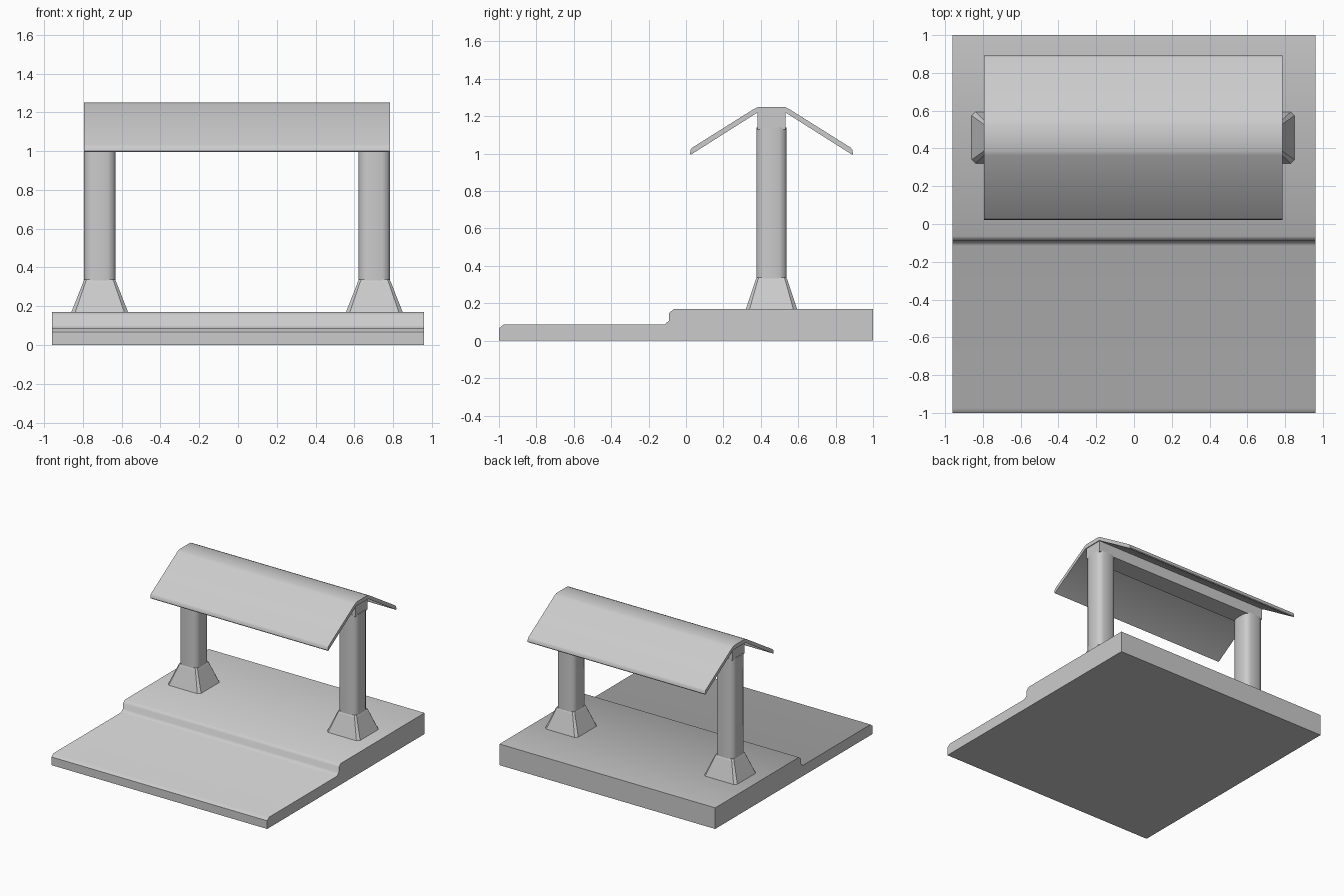
import bpy
import math

if "Cube" in bpy.data.objects:
    bpy.data.objects.remove(bpy.data.objects["Cube"])

CX, CY = -0.005, 0.457   # centre of the gate


def make_object(name, verts, faces, angle=None):
    mesh = bpy.data.meshes.new(name)
    mesh.from_pydata(verts, [], faces)
    obj = bpy.data.objects.new(name, mesh)
    bpy.context.collection.objects.link(obj)
    if angle:
        bpy.ops.object.select_all(action='DESELECT')
        obj.select_set(True)
        bpy.context.view_layer.objects.active = obj
        bpy.ops.object.shade_smooth_by_angle(angle=math.radians(angle))
    return obj


def loft(name, rings, angle=None):
    n = len(rings[0])
    verts = [p for ring in rings for p in ring]
    faces = [tuple(reversed(range(n)))]
    for r in range(len(rings) - 1):
        for i in range(n):
            j = (i + 1) % n
            faces.append((r * n + i, r * n + j, (r + 1) * n + j, (r + 1) * n + i))
    faces.append(tuple(range((len(rings) - 1) * n, len(rings) * n)))
    return make_object(name, verts, faces, angle)


def extrude_x(name, profile, x0, x1, angle=None):
    # profile is counter-clockwise in (y, z)
    return loft(name, [[(x, y, z) for y, z in profile] for x in (x0, x1)], angle)


def rounded_square(cx, hx, hy, r, z, steps):
    ring = []
    for q, (sx, sy) in enumerate([(1, 1), (-1, 1), (-1, -1), (1, -1)]):
        for k in range(steps + 1):
            a = math.pi / 2 * (q + k / steps)
            ring.append((cx + sx * (hx - r) + r * math.cos(a),
                         CY + sy * (hy - r) + r * math.sin(a), z))
    return ring


# Stepped ground slab with softened step edges
extrude_x("stepped_base", [
    (-1, 0), (1, 0), (1, 0.17), (-0.065, 0.17), (-0.09, 0.148),
    (-0.09, 0.108), (-0.115, 0.086), (-0.975, 0.086), (-1, 0.066)],
    -0.96, 0.96, 50)

# Posts on flared footings
for side, s in (("left", -1), ("right", 1)):
    x = CX + s * 0.708
    loft(side + "_footing", [
        rounded_square(x, 0.148, 0.138, 0.02, 0.165, 1),
        rounded_square(x, 0.085, 0.085, 0.012, 0.325, 1),
        rounded_square(x, 0.079, 0.079, 0.012, 0.337, 1)])
    loft(side + "_post", [
        rounded_square(x, 0.081, 0.081, 0.04, z, 2) for z in (0.32, 1.14)], 50)

# Lintel under the ridge
extrude_x("lintel", [(CY - 0.076, 1.13), (CY + 0.076, 1.13),
                     (CY + 0.076, 1.225), (CY - 0.076, 1.225)],
          CX - 0.783, CX + 0.783)

# Thin folded roof with a flat ridge, mirrored profile
outer = [(0.436, 1.0), (0.432, 1.022), (0.424, 1.032), (0.094, 1.239), (0.07, 1.25)]
inner = [(0.078, 1.218), (0.432, 0.994)]
right_half = [(CY + d, z) for d, z in inner + outer]
left_half = [(CY - d, z) for d, z in reversed(inner + outer)]
extrude_x("roof", right_half + left_half, CX - 0.79, CX + 0.79, 40)
